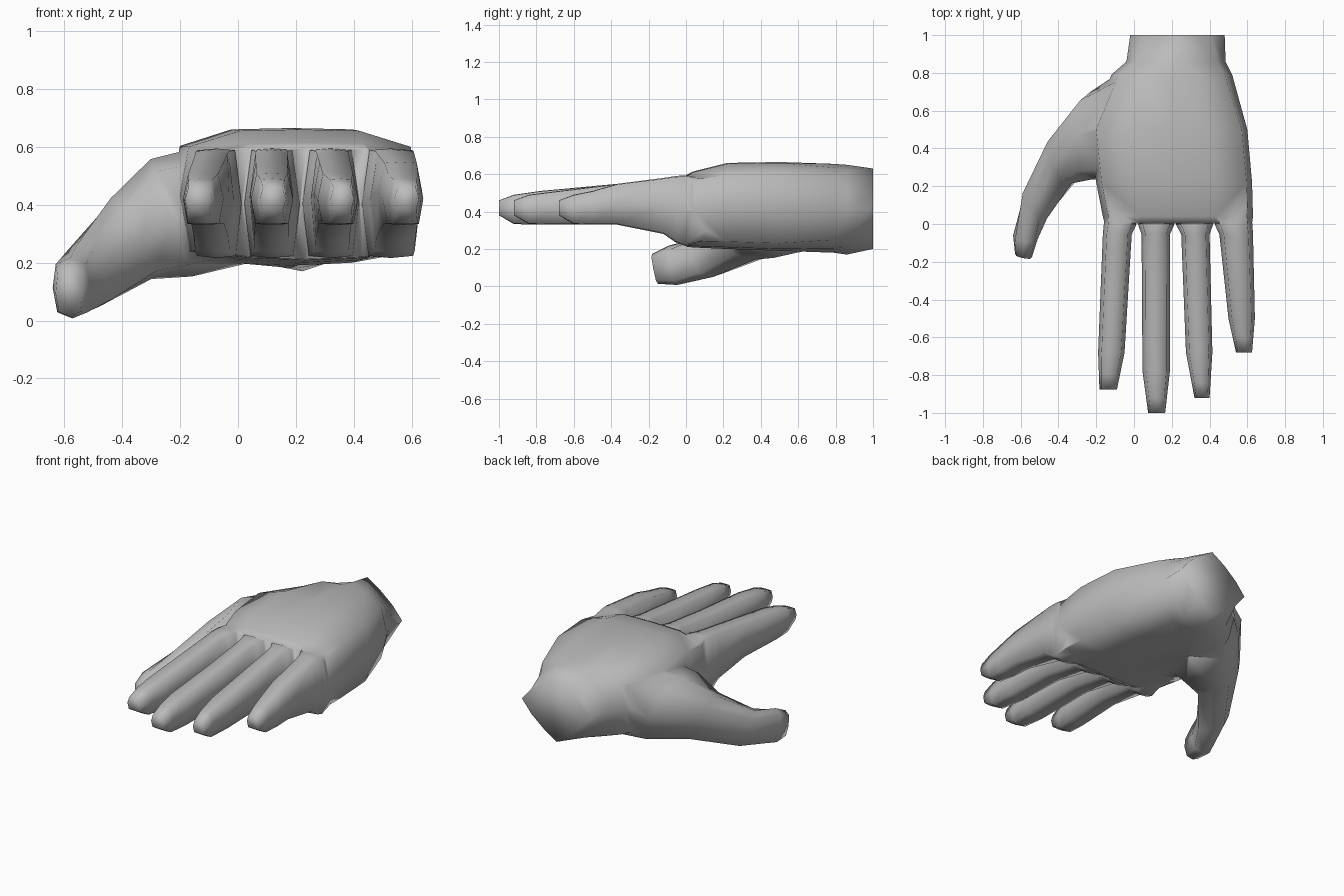
import bpy, bmesh, math
from mathutils import Vector

if "Cube" in bpy.data.objects:
    bpy.data.objects.remove(bpy.data.objects["Cube"])

skin = bpy.data.materials.new("plain grey")
skin.diffuse_color = (0.5, 0.5, 0.5, 1)
skin.use_nodes = True
skin.node_tree.nodes["Principled BSDF"].inputs["Base Color"].default_value = skin.diffuse_color

# Cross-sections as (sideways, up) factors
FINGER = [(1, 0), (.74, .97), (0, 1), (-.74, .97), (-1, 0), (-.78, -.96), (0, -1), (.78, -.96)]
THUMB = [(1, 0), (.8, .78), (0, 1), (-.8, .78), (-1, 0), (-.8, -.8), (0, -1), (.8, -.8)]
PALM = [(1, 0), (.93, .74), (.5, .98), (0, 1), (-.5, .98), (-.93, .74),
        (-1, 0), (-.91, -.83), (-.5, -.96), (0, -1), (.5, -.96), (.91, -.83)]
DIAMOND = [(1, 0), (.72, .36), (.36, .72), (0, 1), (-.36, .72), (-.72, .36),
           (-1, 0), (-.72, -.36), (-.36, -.72), (0, -1), (.36, -.72), (.72, -.36)]


def loft(name, rings, section, tilt=False, blend=None):
    """Skin rings given as (outer x, outer y, inner x, inner y, z low, z high)."""
    bm = bmesh.new()
    mids = [Vector(((a + c) / 2, (b + d) / 2, (lo + hi) / 2)) for a, b, c, d, lo, hi in rings]
    loops = []
    for i, (a, b, c, d, lo, hi) in enumerate(rings):
        side = Vector((a - c, b - d, 0)) / 2
        up = Vector((0, 0, 1))
        if tilt:
            along = mids[min(i + 1, len(mids) - 1)] - mids[max(i - 1, 0)]
            up = side.cross(along).normalized()
        pts = [Vector(p) for p in section]
        if blend:
            pts = [p.lerp(Vector(q), blend[i]) for p, q in zip(pts, DIAMOND)]
        loops.append([bm.verts.new(mids[i] + side * u + up * (v * (hi - lo) / 2))
                      for u, v in pts])
    n = len(section)
    for r, s in zip(loops, loops[1:]):
        for k in range(n):
            bm.faces.new((r[k], r[(k + 1) % n], s[(k + 1) % n], s[k]))
    bm.faces.new(loops[0])
    bm.faces.new(loops[-1])
    bmesh.ops.recalc_face_normals(bm, faces=bm.faces)
    mesh = bpy.data.meshes.new(name)
    bm.to_mesh(mesh)
    bm.free()
    mesh.materials.append(skin)
    ob = bpy.data.objects.new(name, mesh)
    bpy.context.collection.objects.link(ob)
    return ob


# Palm and wrist: y, x left, x right, z low, z high, share of diamond shape
palm_rows = [(1, -.02, .48, .20, .63, .95), (.86, -.04, .485, .17, .65, .5),
             (.79, -.12, .52, .18, .655, .25), (.5, -.23, .60, .19, .665, 0),
             (.22, -.20, .625, .20, .66, 0), (.04, -.165, .63, .208, .615, 0),
             (.003, -.155, .625, .212, .597, 0)]
hand = loft("hand", [(l, y, r, y, lo, hi) for y, l, r, lo, hi, k in palm_rows], PALM,
            blend=[row[5] for row in palm_rows])

# Thumb: slopes outward and down from the palm
thumb = loft("thumb", [
    (-.05, .82, 0, .25, .19, .62),
    (-.23, .70, -.23, .235, .14, .57),
    (-.41, .48, -.33, .215, .125, .44),
    (-.57, .20, -.46, .03, .04, .275),
    (-.64, -.06, -.51, -.08, .005, .22),
    (-.63, -.155, -.54, -.175, .012, .175)], THUMB, tilt=True)
parts = [thumb]

# Fingers: root x range, base x range, knuckle y and x range, tip y and x range
fingers = {
    "index_finger": (-.16, .012, -.165, -.012, -.68, -.19, -.05, -.875, -.183, -.09),
    "middle_finger": (.022, .213, .04, .19, -.78, .045, .19, -1.0, .075, .165),
    "ring_finger": (.223, .418, .25, .40, -.68, .275, .415, -.92, .32, .40),
    "little_finger": (.428, .627, .452, .63, -.50, .50, .64, -.68, .54, .625),
}
for name, (r0, r1, b0, b1, ky, k0, k1, ty, t0, t1) in fingers.items():
    rings = [(r0 + .01, .1, r1 - .01, .1, .24, .58), (r0, -.004, r1, -.004, .216, .594)]
    for y, lo, hi in ((-.055, .235, .59), (-.12, .28, .58), (-.37, .33, .548), (ky, .33, .51)):
        f = (y + .055) / (ky + .055)
        rings.append((b0 + (k0 - b0) * f, y, b1 + (k1 - b1) * f, y, lo, hi))
    m = ty + .08
    f = (m - ky) / (ty - ky)
    rings.append((k0 + (t0 - k0) * f, m, k1 + (t1 - k1) * f, m, .333, .49))
    rings.append((t0, ty, t1, ty, .38, .46))
    parts.append(loft(name, rings, FINGER))

# Fuse the digits into the palm
bpy.context.view_layer.objects.active = hand
hand.select_set(True)
for p in parts:
    mod = hand.modifiers.new("fuse", 'BOOLEAN')
    mod.operation = 'UNION'
    mod.solver = 'EXACT'
    mod.object = p
    bpy.ops.object.modifier_apply(modifier=mod.name)
    bpy.data.objects.remove(p)

bpy.ops.object.shade_smooth_by_angle(angle=math.radians(100))
